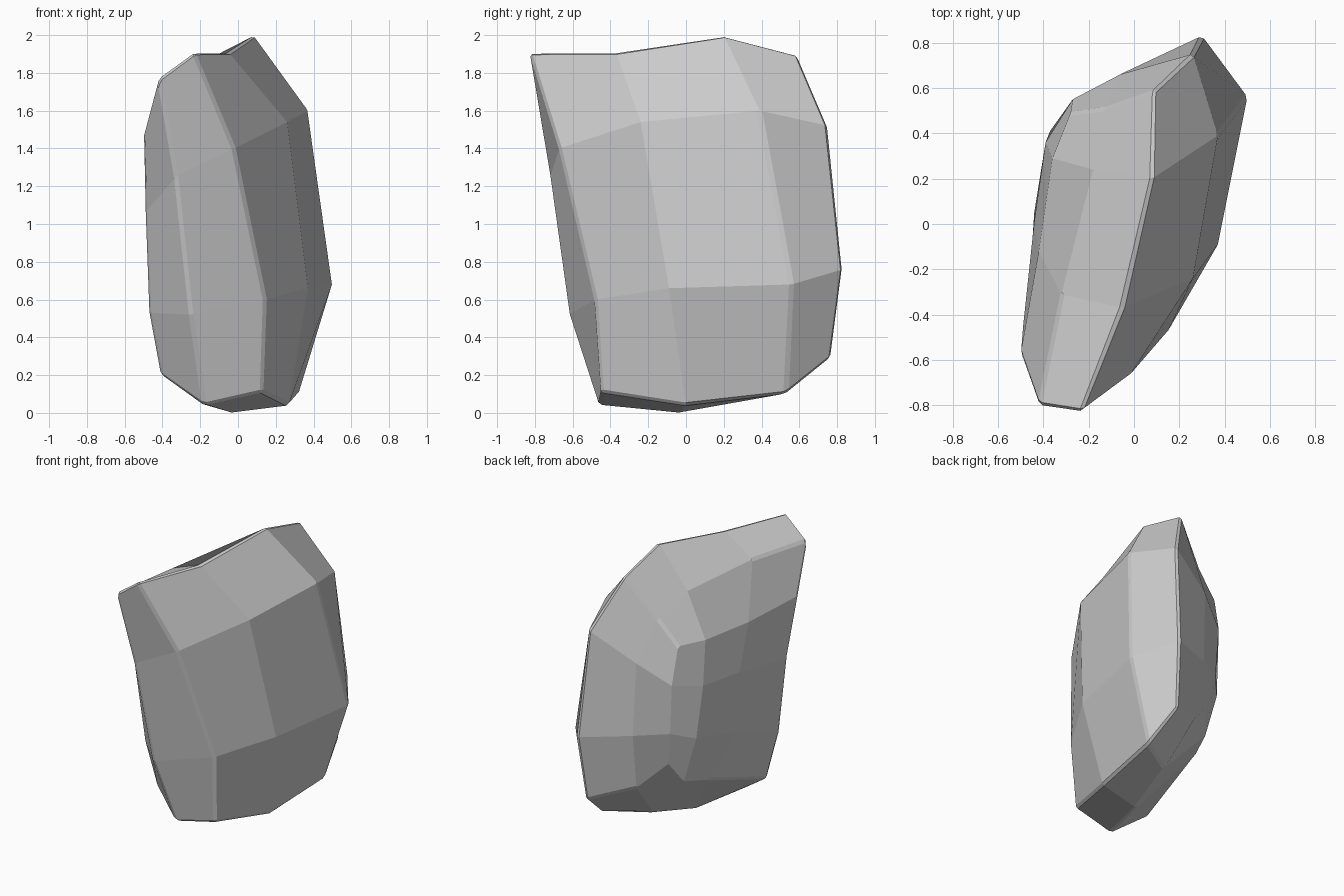
import bpy, bmesh

if "Cube" in bpy.data.objects:
    bpy.data.objects.remove(bpy.data.objects["Cube"])

# Boulder: a 2 x 3 x 3 block lattice pushed into shape, one slice per x step.
# Each slice lists rows from bottom to top, each row from front to back.
right_slice = [
    [(.13, -.45, .11), (.27, 0, .04), (.32, .53, .10), (.27, .77, .29)],
    [(.145, -.48, .60), (.37, -.09, .66), (.50, .56, .68), (.30, .83, .76)],
    [(-.02, -.67, 1.40), (.26, -.24, 1.54), (.37, .39, 1.60), (.26, .75, 1.52)],
    [(-.23, -.83, 1.91), (-.05, -.37, 1.91), (.08, .20, 2.0), (.09, .59, 1.90)],
]
middle_slice = [
    [(-.18, -.46, .04), (-.05, -.04, 0), (.03, .35, .10), (-.02, .60, .39)],
    [(-.25, -.62, .52), None, None, (-.04, .67, .80)],
    [(-.33, -.72, 1.25), None, None, (-.06, .66, 1.33)],
    [(-.42, -.80, 1.77), (-.32, -.31, 1.79), (-.18, .24, 1.73), (-.13, .51, 1.62)],
]
left_slice = [
    [(-.41, -.35, .20), (-.34, .22, .39), (-.27, .41, .43), (-.20, .49, .57)],
    [(-.47, -.40, .53), (-.44, .05, .70), (-.37, .41, .77), (-.25, .54, .82)],
    [(-.49, -.46, 1.06), (-.44, .01, 1.12), (-.39, .36, 1.14), (-.27, .55, 1.18)],
    [(-.50, -.57, 1.47), (-.42, -.12, 1.43), (-.36, .29, 1.44), (-.28, .49, 1.45)],
]

bm = bmesh.new()
grid = {}
for i, layer in enumerate((left_slice, middle_slice, right_slice)):
    for k, row in enumerate(layer):
        for j, co in enumerate(row):
            if co:
                grid[i, j, k] = bm.verts.new(co)


def quad(*keys):
    bm.faces.new([grid[key] for key in keys])


# left and right sides
for i in (0, 2):
    for j in range(3):
        for k in range(3):
            quad((i, j, k), (i, j + 1, k), (i, j + 1, k + 1), (i, j, k + 1))
# front, back, bottom and top
for i in range(2):
    for n in range(3):
        for end in (0, 3):
            quad((i, end, n), (i + 1, end, n), (i + 1, end, n + 1), (i, end, n + 1))
            quad((i, n, end), (i + 1, n, end), (i + 1, n + 1, end), (i, n + 1, end))

bmesh.ops.recalc_face_normals(bm, faces=bm.faces)
mesh = bpy.data.meshes.new("boulder")
bm.to_mesh(mesh)
bm.free()
boulder = bpy.data.objects.new("boulder", mesh)
bpy.context.collection.objects.link(boulder)

# narrow chamfer on the sharper ridges
bevel = boulder.modifiers.new("chamfer", 'BEVEL')
bevel.width = 0.015
bevel.segments = 1
bevel.limit_method = 'ANGLE'
bevel.angle_limit = 0.6
